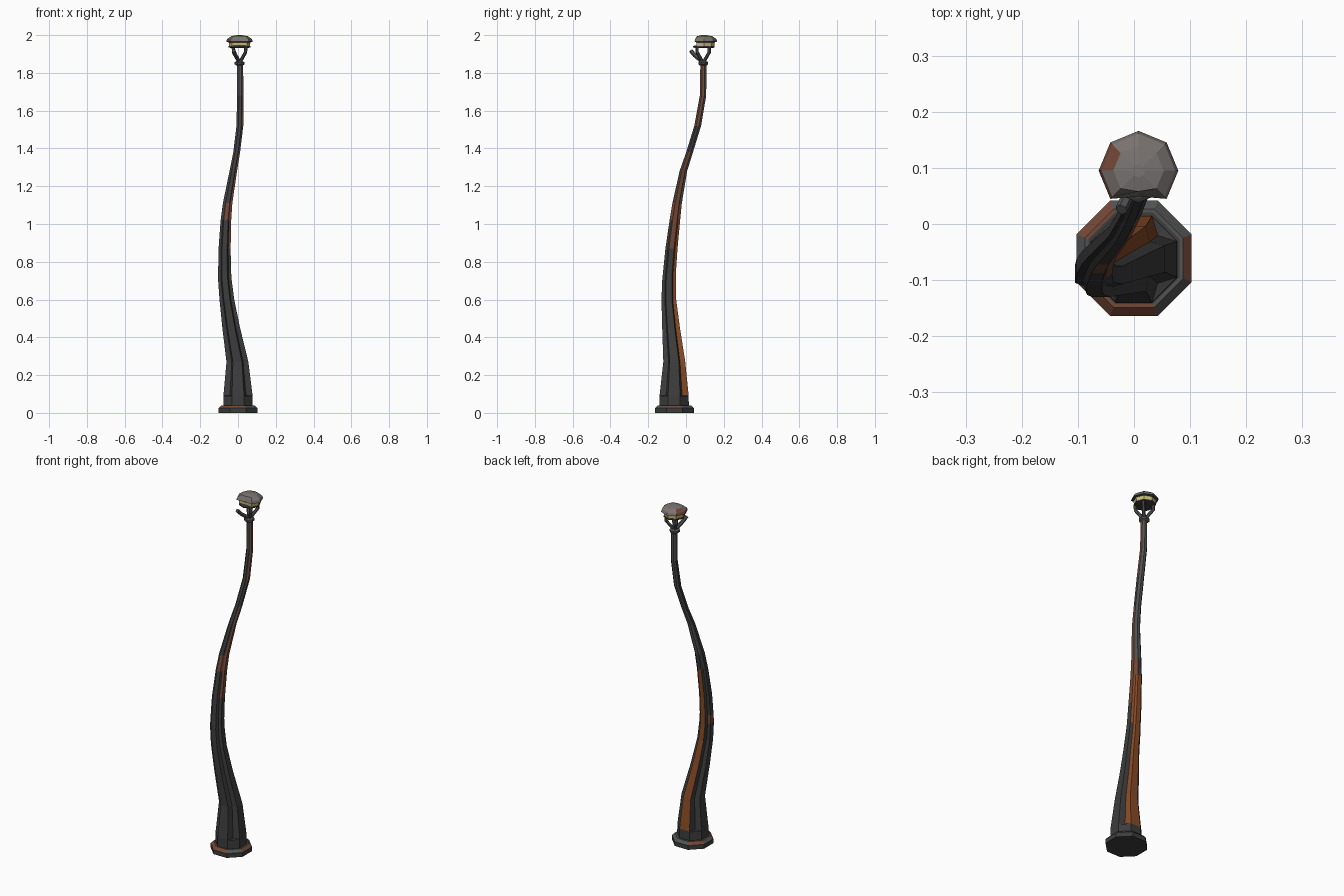
import bpy, math
from mathutils import Vector

if "Cube" in bpy.data.objects:
    bpy.data.objects.remove(bpy.data.objects["Cube"])


def material(name, rgb):
    m = bpy.data.materials.new(name)
    m.diffuse_color = (*rgb, 1)
    m.use_nodes = True
    m.node_tree.nodes["Principled BSDF"].inputs["Base Color"].default_value = m.diffuse_color
    return m


MATS = [material("dark_iron", (0.046, 0.046, 0.046)),
        material("orange_rust", (0.25, 0.07, 0.02)),
        material("brown_rust", (0.17, 0.065, 0.038)),
        material("grey_metal", (0.19, 0.172, 0.162)),
        material("yellow_glass", (0.60, 0.50, 0.18)),
        material("worn_iron", (0.085, 0.086, 0.086))]
IRON, ORANGE, BROWN, GREY, YELLOW, WORN = range(6)


def loft(name, rings, rule):
    """Skin a list of rings; rule(side, level) gives the colour (side -1 = end cap)."""
    n = len(rings[0])
    verts = [p for r in rings for p in r]
    faces, cols = [], []
    for k in range(len(rings) - 1):
        for i in range(n):
            j = (i + 1) % n
            faces.append((k * n + i, k * n + j, (k + 1) * n + j, (k + 1) * n + i))
            cols.append(rule(i, k))
    faces += [tuple(reversed(range(n))), tuple(range(len(verts) - n, len(verts)))]
    cols += [rule(-1, 0), rule(-1, len(rings) - 1)]
    me = bpy.data.meshes.new(name)
    me.from_pydata(verts, [], faces)
    for m in MATS:
        me.materials.append(m)
    for f, c in zip(me.polygons, cols):
        f.material_index = c
    ob = bpy.data.objects.new(name, me)
    bpy.context.collection.objects.link(ob)
    return ob


def disc(cx, cy, r, z, n=8, turn=0.0):
    return [(cx + r * math.cos(turn + math.tau * i / n),
             cy + r * math.sin(turn + math.tau * i / n), z) for i in range(n)]


def fluted(z, cx, cy, half, groove):
    """Octagon with a V groove down each diagonal side."""
    R = half / math.cos(math.pi / 8)
    pts = []
    for q in range(4):
        for a, r in ((-22.5, R), (22.5, R), (45, half * groove)):
            t = math.radians(90 * q + a)
            pts.append((cx + r * math.cos(t), cy + r * math.sin(t), z))
    return pts


# Octagonal foot with a bevelled, partly rusty rim
EIGHTH = math.pi / 8
foot_profile = [(0.111, 0), (0.111, 0.025), (0.095, 0.04), (0.088, 0.04)]
loft("foot", [disc(0, -0.061, r, z, 8, -EIGHTH) for r, z in foot_profile],
     lambda i, k: (BROWN if i in (3, 5, 6) and k in (1, 2) or (i, k) == (0, 1)
                   else WORN if i >= 0 and k else IRON))

# Bent, tapering post: z, x, y, half width, groove depth
POST = [(0.035, 0, -0.063, 0.078, 1.0), (0.09, 0, -0.063, 0.077, 1.0),
        (0.092, 0, -0.063, 0.077, 0.78), (0.27, -0.003, -0.062, 0.058, 0.74),
        (0.45, -0.036, -0.079, 0.047, 0.74),
        (0.60, -0.059, -0.091, 0.039, 0.76), (0.70, -0.069, -0.090, 0.036, 0.8),
        (0.75, -0.071, -0.087, 0.034, 0.82),
        (0.87, -0.071, -0.077, 0.032, 0.85), (1.02, -0.064, -0.059, 0.028, 0.87),
        (1.11, -0.055, -0.047, 0.025, 0.88), (1.28, -0.025, -0.014, 0.020, 0.9),
        (1.38, -0.007, 0.019, 0.018, 0.92), (1.52, 0.010, 0.062, 0.018, 0.94),
        (1.68, 0.012, 0.090, 0.017, 0.95), (1.85, 0.011, 0.092, 0.016, 0.97)]


def post_colour(side, level):
    z = POST[level][0]
    if side in (2, 3) and 0.09 < z < 1.0 or side == 1 and 0.7 < z < 1.0:
        return ORANGE                      # rust run down the back right flute
    if side in (0, 11) and 0.85 < z < 1.35 or side in (1, 2) and 0.85 < z < 1.1:
        return BROWN                       # duller rust on the right side higher up
    if side in (9, 10) and 1.0 < z < 1.1 or side in (0, 11) and z > 1.5:
        return BROWN
    if side in (5, 6) and z == 0.70:
        return BROWN                       # small patch on the back left
    return WORN if side in (1, 2, 3, 4, 5) and z > 1.05 and side != 5 or z > 1.6 else IRON


loft("post", [fluted(*p) for p in POST], post_colour)

# Collar under the lamp
CX, CY = 0.008, 0.095
loft("collar", [disc(CX, CY - 0.004, r, z, 8, EIGHTH) for r, z in
                ((0.018, 1.838), (0.028, 1.846), (0.028, 1.856), (0.016, 1.864))],
     lambda i, k: WORN)


# Curved arms holding the lamp, and one that is broken away
def arm(name, angle, profile, r=0.009):
    d = Vector((math.cos(angle), math.sin(angle), 0))
    pts = [Vector((CX, CY - 0.004, z)) + d * out for out, z in profile]
    rings = []
    side = Vector((-d.y, d.x, 0))
    for k, p in enumerate(pts):
        t = (pts[min(k + 1, len(pts) - 1)] - pts[max(k - 1, 0)]).normalized()
        up = t.cross(side)
        rings.append([p + r * (side * math.cos(math.tau * i / 6) + up * math.sin(math.tau * i / 6))
                      for i in range(6)])
    loft(name, rings, lambda i, k: WORN)


for n, deg in enumerate((-45, 45, 135)):
    arm(f"lamp_arm_{n + 1}", math.radians(deg),
        [(0.006, 1.86), (0.026, 1.885), (0.046, 1.91), (0.046, 1.94)])
arm("broken_arm", math.radians(245),
    [(0.006, 1.86), (0.03, 1.878), (0.05, 1.893), (0.072, 1.917)], 0.011)

# Lamp: lower ring, glass band and dented faceted cap
loft("lamp_ring", [disc(CX, CY, r, z) for r, z in
                   ((0.045, 1.932), (0.057, 1.935), (0.057, 1.942), (0.05, 1.945))],
     lambda i, k: IRON)
glass = loft("lamp_glass", [disc(CX, CY, r, z) for r, z in ((0.055, 1.942), (0.058, 1.966))],
             lambda i, k: YELLOW if i >= 0 else IRON)
cap = loft("lamp_cap", [disc(CX, CY, r, z) for r, z in
                        ((0.058, 1.962), (0.071, 1.966), (0.066, 1.979),
                         (0.045, 1.994), (0.012, 2.0))],
           lambda i, k: (BROWN if i == 3 and k in (1, 2) or i == 4 and k == 1
                         else IRON if k == 0 else GREY))
# Dent at the front corner
for ob, level, push in ((cap, 0, 0.018), (cap, 1, 0.025), (cap, 2, 0.028), (cap, 3, 0.008),
                        (glass, 0, 0.018), (glass, 1, 0.020)):
    ob.data.vertices[level * 8 + 6].co.y += push
